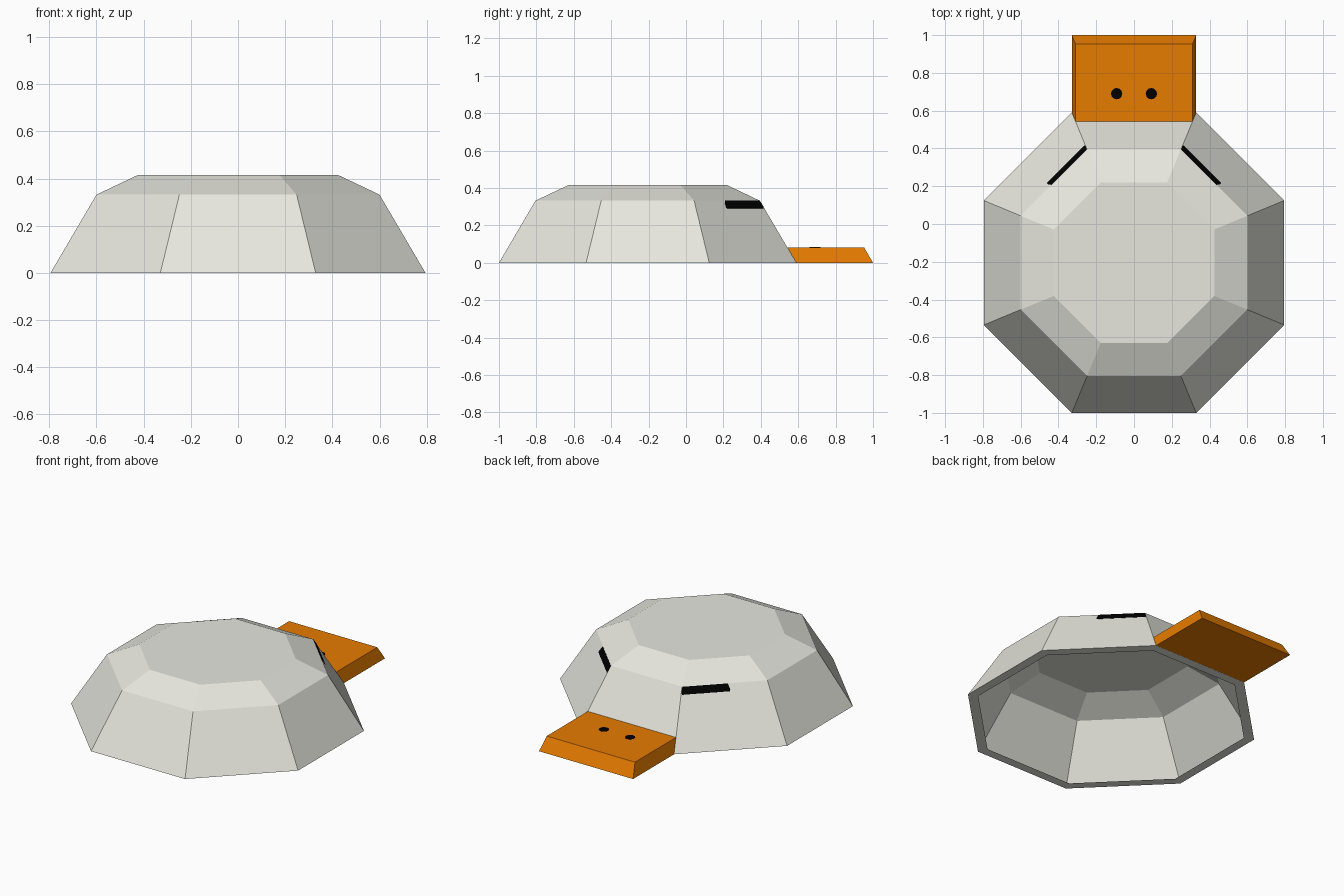
import bpy, bmesh, math
from mathutils import Vector

if "Cube" in bpy.data.objects:
    bpy.data.objects.remove(bpy.data.objects["Cube"])

CY = -0.205                      # centre of the octagonal body along y
K = math.tan(math.pi / 8)        # half side / apothem of an octagon


def material(name, rgb):
    m = bpy.data.materials.new(name)
    m.diffuse_color = (*rgb, 1)
    m.use_nodes = True
    m.node_tree.nodes["Principled BSDF"].inputs["Base Color"].default_value = m.diffuse_color
    return m


CREAM = material("cream grey", (0.80, 0.80, 0.735))
ORANGE = material("orange", (0.79, 0.20, 0.0))
BLACK = material("black", (0.0, 0.0, 0.0))


def loft(name, mat, rings, cap_start=True):
    """Skin through equal-length rings of points, capped at the ends."""
    bm = bmesh.new()
    vs = [[bm.verts.new(p) for p in r] for r in rings]
    n = len(vs[0])
    for a, b in zip(vs, vs[1:]):
        for i in range(n):
            j = (i + 1) % n
            bm.faces.new((a[i], a[j], b[j], b[i]))
    if cap_start:
        bm.faces.new(vs[0][::-1])
    bm.faces.new(vs[-1])
    if cap_start:
        bmesh.ops.recalc_face_normals(bm, faces=bm.faces)
    me = bpy.data.meshes.new(name)
    bm.to_mesh(me)
    bm.free()
    me.materials.append(mat)
    ob = bpy.data.objects.new(name, me)
    bpy.context.collection.objects.link(ob)
    return ob


def octagon(apothem, z):
    r = apothem / math.cos(math.pi / 8)
    return [(r * math.cos(a), CY + r * math.sin(a), z)
            for a in (math.pi / 8 + i * math.pi / 4 for i in range(8))]


# Thin faceted dome, open below, with a flat rim turned inwards at the base
loft("dome_shell", CREAM, [octagon(*p) for p in (
    (0.738, 0), (0.795, 0), (0.6, 0.332), (0.425, 0.415))], cap_start=False)

# Bill: slab pushed out from the rear wall, following its slope
H = 0.083
W0, W1 = 0.795 * K, (0.795 - H * 0.587) * K
bill = []
for w, y0, y1, z in ((W0, 0.5905, 1.0, 0), (W1, 0.5418, 0.952, H)):
    bill.append([(-w, y0, z), (w, y0, z), (w, y1, z), (-w, y1, z)])
loft("bill", ORANGE, bill)

# Nostrils and eyes, left and right
s = math.sqrt(0.5)
for side, sx in (("left", -1), ("right", 1)):
    disc = [[(sx * 0.092 + 0.03 * math.cos(a), 0.69 + 0.03 * math.sin(a), z)
             for a in (i * math.pi / 6 for i in range(12))] for z in (H - 0.001, H + 0.001)]
    loft(side + "_nostril", BLACK, disc)

    # Slit eye flush with the diagonal wall, just under its top edge
    corner = Vector((0.6 * K, CY + 0.6, 0.332))
    along = Vector((s, -s, 0))
    down = Vector((0.195 * s, 0.195 * s, -0.332)).normalized()
    out = along.cross(down).normalized()
    if out.z < 0:
        out = -out
    v = 0.047
    outline = [(0.002, 0.001), (0.266, 0.001), (0.278, v * 0.75),
               (0.274, v), (-0.004, v), (-0.007, v * 0.75)]
    rings = []
    for d in (0.0003, 0.0015):
        pts = [corner + along * a + down * b + out * d for a, b in outline]
        rings.append([(sx * p.x, p.y, p.z) for p in pts])
    loft(side + "_eye", BLACK, rings)
